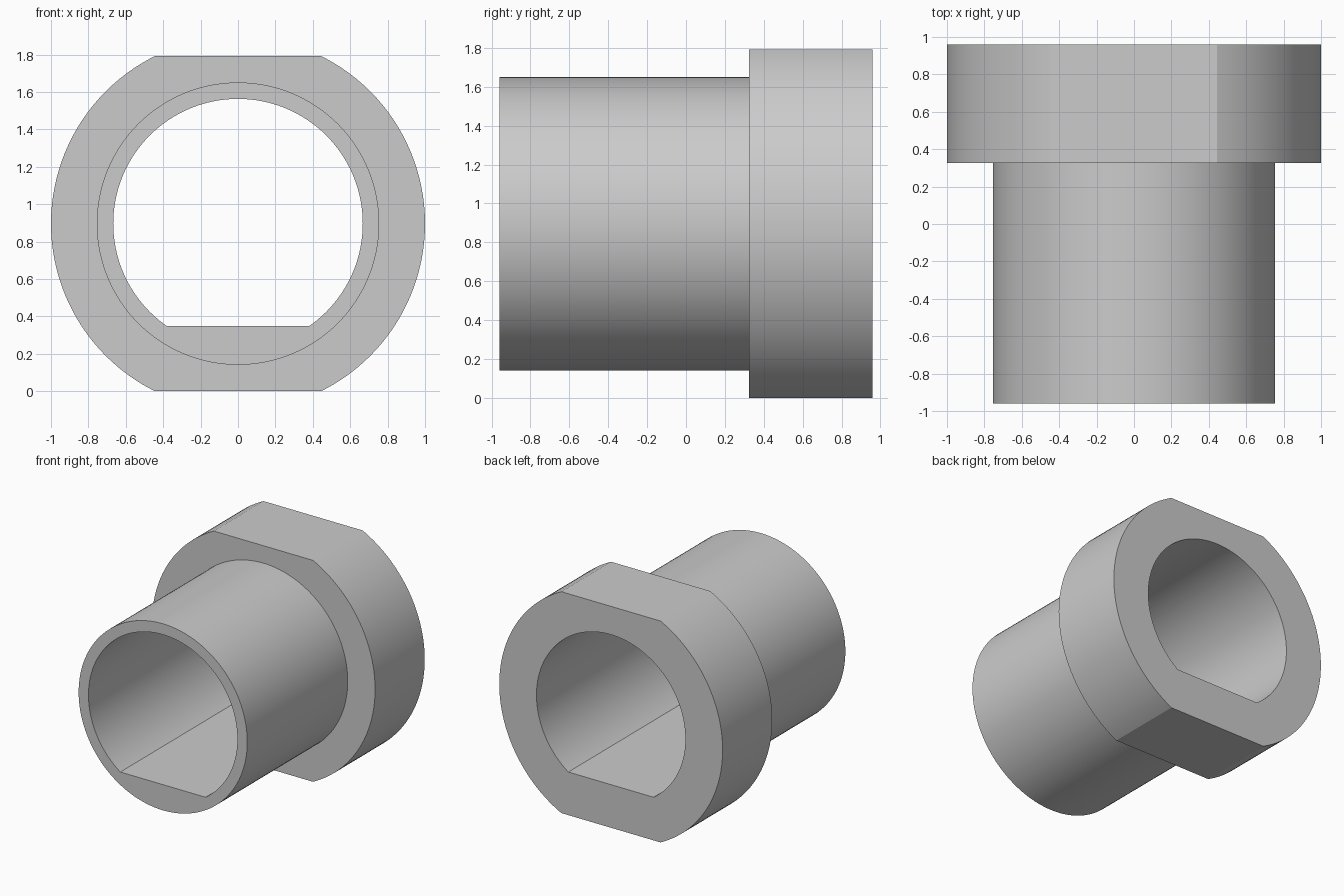
import bpy
import bmesh
from math import pi, sin, cos, asin, radians

cube = bpy.data.objects.get("Cube")
if cube:
    bpy.data.objects.remove(cube, do_unlink=True)

AXIS_Z = 0.896
FRONT, STEP, BACK = -0.96, 0.325, 0.96
FLANGE_R, TUBE_R, BORE_R = 1.0, 0.755, 0.667
BORE_FLAT = 0.547
SEGMENTS = 128

# Shared angles, with exact corners where the flats meet the arcs
flange_corner = asin(AXIS_Z / FLANGE_R)
bore_corner = asin(BORE_FLAT / BORE_R)
angles = [2 * pi * i / SEGMENTS for i in range(SEGMENTS)]
angles += [flange_corner, pi - flange_corner, pi + flange_corner, 2 * pi - flange_corner]
angles += [pi + bore_corner, 2 * pi - bore_corner]
angles.sort()


def ring(bm, y, radius, top=9.0, bottom=9.0):
    """A circle around the y axis, cut flat at the given distances."""
    verts = []
    for a in angles:
        s = sin(a)
        limit = top if s > 0 else bottom
        r = min(radius, limit / max(abs(s), 1e-6))
        verts.append(bm.verts.new((r * cos(a), y, AXIS_Z + r * s)))
    return verts


def bridge(bm, a, b):
    for i in range(len(a)):
        j = (i + 1) % len(a)
        bm.faces.new((a[i], a[j], b[j], b[i])).smooth = True


# Grey plastic
mat = bpy.data.materials.new("grey")
mat.use_nodes = True
grey = (0.6, 0.6, 0.6, 1.0)
mat.diffuse_color = grey
mat.node_tree.nodes["Principled BSDF"].inputs["Base Color"].default_value = grey

# Sleeve, flange and keyed bore as one closed loop of rings
bm = bmesh.new()
rings = [
    ring(bm, FRONT, BORE_R, bottom=BORE_FLAT),
    ring(bm, FRONT, TUBE_R),
    ring(bm, STEP, TUBE_R),
    ring(bm, STEP, FLANGE_R, AXIS_Z, AXIS_Z),
    ring(bm, BACK, FLANGE_R, AXIS_Z, AXIS_Z),
    ring(bm, BACK, BORE_R, bottom=BORE_FLAT),
]
for k, current in enumerate(rings):
    bridge(bm, current, rings[(k + 1) % len(rings)])
bmesh.ops.recalc_face_normals(bm, faces=bm.faces[:])

mesh = bpy.data.meshes.new("flanged_sleeve")
bm.to_mesh(mesh)
bm.free()
mesh.materials.append(mat)
sleeve = bpy.data.objects.new("flanged_sleeve", mesh)
bpy.context.collection.objects.link(sleeve)

# Smooth arcs with crisp edges
bpy.ops.object.select_all(action="DESELECT")
sleeve.select_set(True)
bpy.context.view_layer.objects.active = sleeve
bpy.ops.object.shade_smooth_by_angle(angle=radians(20))
